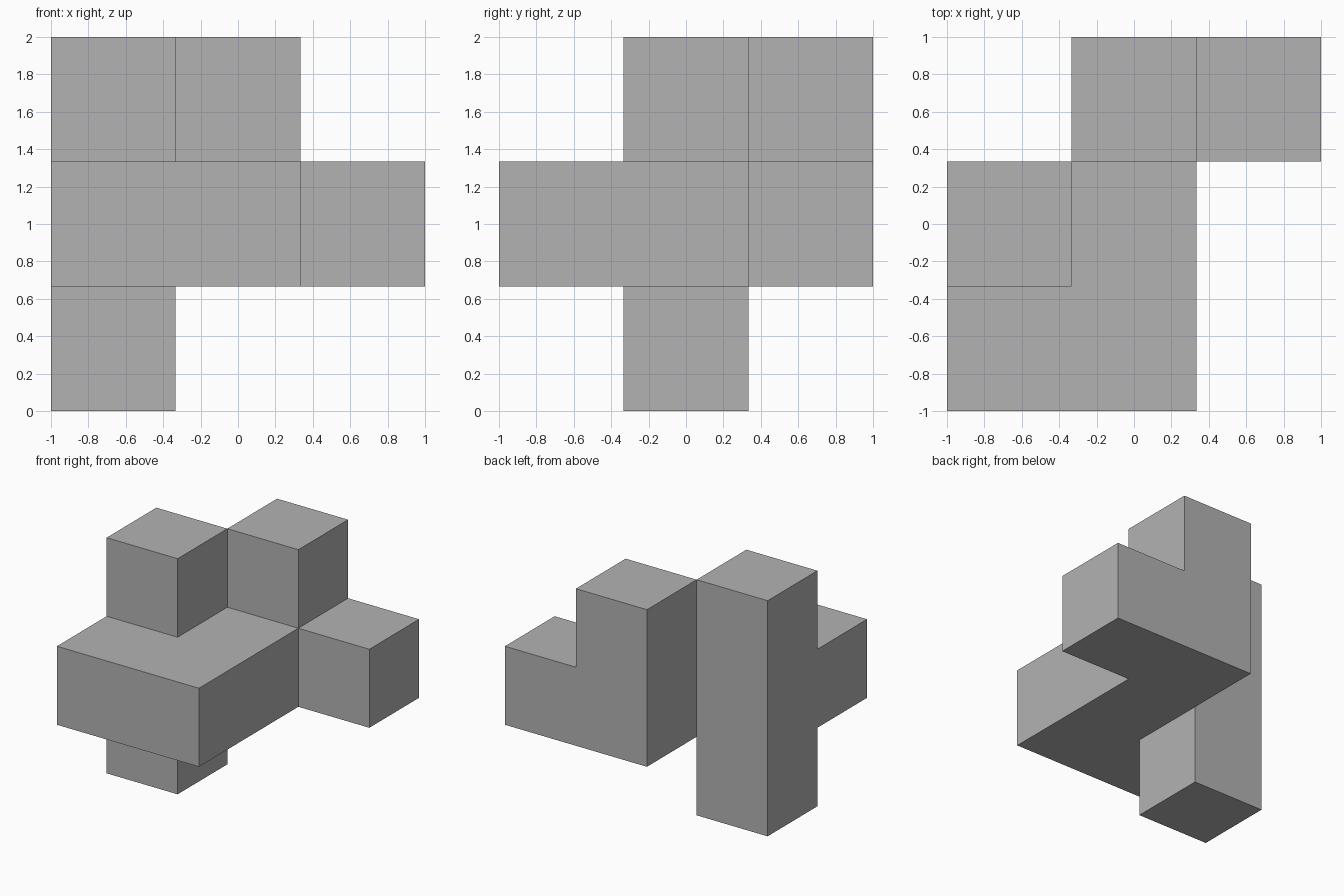
import bpy
import bmesh
from math import radians
from mathutils import Matrix, Vector

default = bpy.data.objects.get("Cube")
if default:
    bpy.data.objects.remove(default, do_unlink=True)

UNIT = 2 / 3  # edge length of one cell

# Occupied cells per layer, bottom to top: rows run back to front, columns along x
LAYERS = [
    ("...",
     "#..",
     "..."),
    (".##",
     "##.",
     "##."),
    (".#.",
     "#..",
     "..."),
]
cells = {(x - 1, 1 - row, z)
         for z, layer in enumerate(LAYERS)
         for row, line in enumerate(layer)
         for x, mark in enumerate(line) if mark == "#"}


def cell_centre(cell):
    x, y, z = cell
    return Vector((x, y, z + 0.5)) * UNIT


# Cubes for every cell, keeping only their outer faces
bm = bmesh.new()
for cell in sorted(cells):
    centre = cell_centre(cell)
    made = bmesh.ops.create_cube(bm, size=UNIT, matrix=Matrix.Translation(centre))
    faces = {f for v in made["verts"] for f in v.link_faces}
    hidden = []
    for face in faces:
        face.normal_update()
        step = [round(c) for c in face.normal]
        if tuple(a + b for a, b in zip(cell, step)) in cells:
            hidden.append(face)
    bmesh.ops.delete(bm, geom=hidden, context="FACES")

# Join the shells and merge flat neighbours into whole faces
bmesh.ops.remove_doubles(bm, verts=bm.verts[:], dist=0.001)
bmesh.ops.dissolve_limit(bm, angle_limit=radians(1),
                         verts=bm.verts[:], edges=bm.edges[:])

mesh = bpy.data.meshes.new("puzzle_piece")
bm.to_mesh(mesh)
bm.free()

# Plain grey finish
grey = bpy.data.materials.new("grey")
grey.use_nodes = True
colour = (0.45, 0.45, 0.45, 1)
grey.diffuse_color = colour
grey.node_tree.nodes["Principled BSDF"].inputs["Base Color"].default_value = colour
mesh.materials.append(grey)

piece = bpy.data.objects.new("puzzle_piece", mesh)
bpy.context.collection.objects.link(piece)
